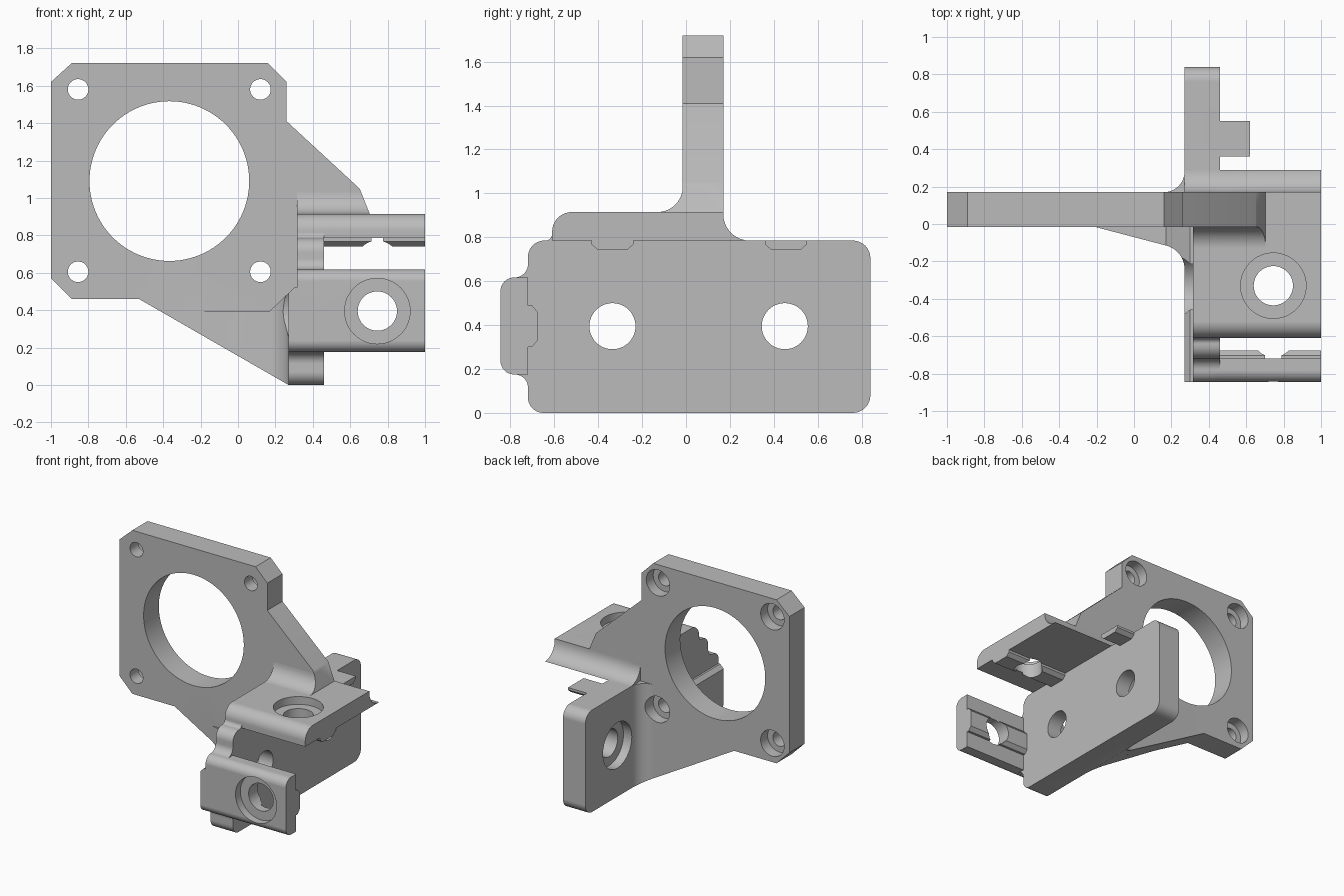
import bpy, bmesh, math
from mathutils import Vector

if "Cube" in bpy.data.objects:
    bpy.data.objects.remove(bpy.data.objects["Cube"], do_unlink=True)

grey = bpy.data.materials.new("plain_grey")
grey.use_nodes = True
COLOUR = (0.5, 0.5, 0.5, 1)
grey.diffuse_color = COLOUR
grey.node_tree.nodes["Principled BSDF"].inputs["Base Color"].default_value = COLOUR


def rounded(points, steps=10):
    """Outline from (a, b, tangent length) corners, each turned into an arc."""
    out = []
    n = len(points)
    for i, (a, b, t) in enumerate(points):
        p = Vector((a, b))
        if t == 0:
            arc = [p]
        else:
            u = (Vector(points[i - 1][:2]) - p).normalized()
            v = (Vector(points[(i + 1) % n][:2]) - p).normalized()
            half = u.angle(v) / 2
            centre = p + (u + v).normalized() * (t / math.cos(half))
            start, end = p + u * t - centre, p + v * t - centre
            sweep = start.angle(end)
            arc = [centre + (start * math.sin((1 - k / steps) * sweep)
                             + end * math.sin(k / steps * sweep)) / math.sin(sweep)
                   for k in range(steps + 1)]
        out += [q for q in arc if not out or (q - out[-1]).length > 1e-4]
    if (out[0] - out[-1]).length < 1e-4:
        out.pop()
    return out


def prism(name, axis, points, low, high):
    """Extrude an outline along one axis."""
    place = {"x": lambda a, b, d: (d, a, b),
             "y": lambda a, b, d: (a, d, b),
             "z": lambda a, b, d: (a, b, d)}[axis]
    outline = rounded([(*p, 0) if len(p) == 2 else p for p in points])
    bm = bmesh.new()
    rings = [[bm.verts.new(place(a, b, d)) for a, b in outline] for d in (low, high)]
    for ring in rings:
        bm.faces.new(ring)
    for i in range(len(outline)):
        bm.faces.new((rings[0][i - 1], rings[0][i], rings[1][i], rings[1][i - 1]))
    bmesh.ops.recalc_face_normals(bm, faces=bm.faces)
    mesh = bpy.data.meshes.new(name)
    bm.to_mesh(mesh)
    bm.free()
    mesh.materials.append(grey)
    obj = bpy.data.objects.new(name, mesh)
    bpy.context.collection.objects.link(obj)
    return obj


def rod(axis, a, b, radius, low, high, sides=48):
    ring = [(a + radius * math.cos(math.tau * i / sides),
             b + radius * math.sin(math.tau * i / sides)) for i in range(sides)]
    return prism("bore_cutter", axis, ring, low, high)


def combine(obj, other, operation):
    """Apply a boolean and discard the second object."""
    bpy.context.view_layer.objects.active = obj
    mod = obj.modifiers.new("boolean", "BOOLEAN")
    mod.operation, mod.solver, mod.object = operation, "EXACT", other
    bpy.ops.object.modifier_apply(modifier=mod.name)
    bpy.data.objects.remove(other, do_unlink=True)


LEFT, INNER, END = 0.27, 0.46, 1.0      # x of the side plate and the arm ends
FACE, BACK = -0.015, 0.17               # y of the motor plate
LEDGE, TOP = 0.785, 0.915               # z of the top flange

# Upright side plate with the full stepped outline
bracket = prism("motor_bracket", "x", [
    (-0.845, 0.175, 0.062), (-0.72, 0.175, 0.06), (-0.72, 0, 0.07),
    (0.84, 0, 0.08), (0.84, LEDGE, 0.08), (BACK, LEDGE, 0.12), (BACK, TOP),
    (-0.61, TOP, 0.09), (-0.61, LEDGE, 0.03), (-0.72, LEDGE, 0.075),
    (-0.72, 0.617, 0.06), (-0.845, 0.617, 0.062)], LEFT, INNER)

# Flared webs joining the side plate to the motor plate, front and back
gusset = prism("gusset", "z", [
    (-0.21, FACE), (LEFT, -0.141, 0.1), (LEFT, -0.241), (0.35, -0.241),
    (0.35, 0.05), (-0.21, 0.05)], 0, 0.6)
back_web = prism("back_web", "z", [
    (0.16, BACK), (LEFT, BACK, 0.11), (LEFT, 0.28), (0.35, 0.28),
    (0.35, 0.05), (0.16, 0.05)], 0, LEDGE)
for web in (gusset, back_web):
    slope = prism("slope_cutter", "y", [
        (-0.4, 0.385), (LEFT, 0), (LEFT, -0.1), (-0.4, -0.1)], -0.5, 0.5)
    combine(web, slope, "DIFFERENCE")
    combine(bracket, web, "UNION")

# Clearance for the motor body
clearance = prism("clearance_cutter", "y", [
    (-1.2, 0.395), (0.17, 0.395), (0.3, 0.52), (0.315, 0.52),
    (0.315, 2), (-1.2, 2)], -2, FACE)
combine(bracket, clearance, "DIFFERENCE")

# Top flange and front clamp arms
combine(bracket, prism("top_flange", "x", [
    (-0.61, LEDGE), (-0.61, TOP, 0.09), (BACK, TOP), (BACK, LEDGE, 0.12),
    (0.29, LEDGE)], 0.4, END), "UNION")
combine(bracket, prism("front_clamp", "x", [
    (-0.845, 0.175, 0.062), (-0.72, 0.175), (-0.72, 0.617),
    (-0.845, 0.617, 0.062)], 0.4, END), "UNION")

# Locating keys: (offset across, depth) section shared by all three
section = [(-0.095, -0.02), (-0.095, 0.018), (-0.065, 0.044),
           (0.065, 0.044), (0.095, 0.018), (0.095, -0.02)]
for centre, end in ((-0.335, END), (0.455, 0.62)):
    key = [(centre + s, LEDGE - d) for s, d in section]
    if end < END:       # the short key has no flange above it
        key[0], key[-1] = (key[0][0], LEDGE), (key[-1][0], LEDGE)
    combine(bracket, prism("flange_key", "x", key, 0.42, end), "UNION")
combine(bracket, prism("clamp_key", "x", [(-0.72 + d, 0.395 + s) for s, d in section],
                       0.42, END), "UNION")

# Fillet where the motor plate rises from the flange
fillet = prism("flange_fillet", "x", [
    (-0.13, TOP), (FACE, TOP, 0.115), (FACE, 1.03), (0.05, 1.03),
    (0.05, 0.88), (-0.13, 0.88)], 0.315, 0.75)
trim = prism("trim_cutter", "y", [
    (0.65, 1.05), (0.704, TOP), (0.704, 0.8), (0.9, 0.8), (0.9, 1.05)], -0.5, 0.5)
combine(fillet, trim, "DIFFERENCE")
combine(bracket, fillet, "UNION")

# Motor plate
combine(bracket, prism("motor_plate", "y", [
    (-1, 0.57), (-0.89, 0.46), (-0.53, 0.46), (LEFT, 0), (0.4, 0.1), (0.4, 0.85),
    (0.704, 0.85), (0.704, TOP), (0.65, 1.05), (0.26, 1.41), (0.26, 1.62),
    (0.16, 1.72), (-0.89, 1.72), (-1, 1.62)], FACE, BACK), "UNION")

# Motor opening and its four counterbored screw holes
cutters = [rod("y", -0.367, 1.09, 0.427, -0.3, 0.4, 96)]
for x in (-0.855, 0.12):
    for z in (0.605, 1.58):
        cutters += [rod("y", x, z, 0.055, -0.3, 0.4), rod("y", x, z, 0.1, 0.085, 0.4)]

# Counterbored bolt holes in the side plate, flange and clamp
for y in (-0.335, 0.45):
    cutters += [rod("x", y, 0.395, 0.105, 0.1, 0.6), rod("x", y, 0.395, 0.175, 0.1, 0.34)]
cutters += [rod("z", 0.745, -0.33, 0.105, 0.7, 1.1), rod("z", 0.745, -0.33, 0.175, 0.855, 1.1),
            rod("y", 0.745, 0.395, 0.105, -1, -0.6), rod("y", 0.745, 0.395, 0.175, -1, -0.785)]
for cutter in cutters:
    combine(bracket, cutter, "DIFFERENCE")

# Smooth the arcs and keep the flats crisp
bpy.ops.object.select_all(action="DESELECT")
bracket.select_set(True)
bpy.context.view_layer.objects.active = bracket
bpy.ops.object.shade_smooth_by_angle(angle=math.radians(30))
bracket.modifiers.new("even_shading", "WEIGHTED_NORMAL").keep_sharp = True
